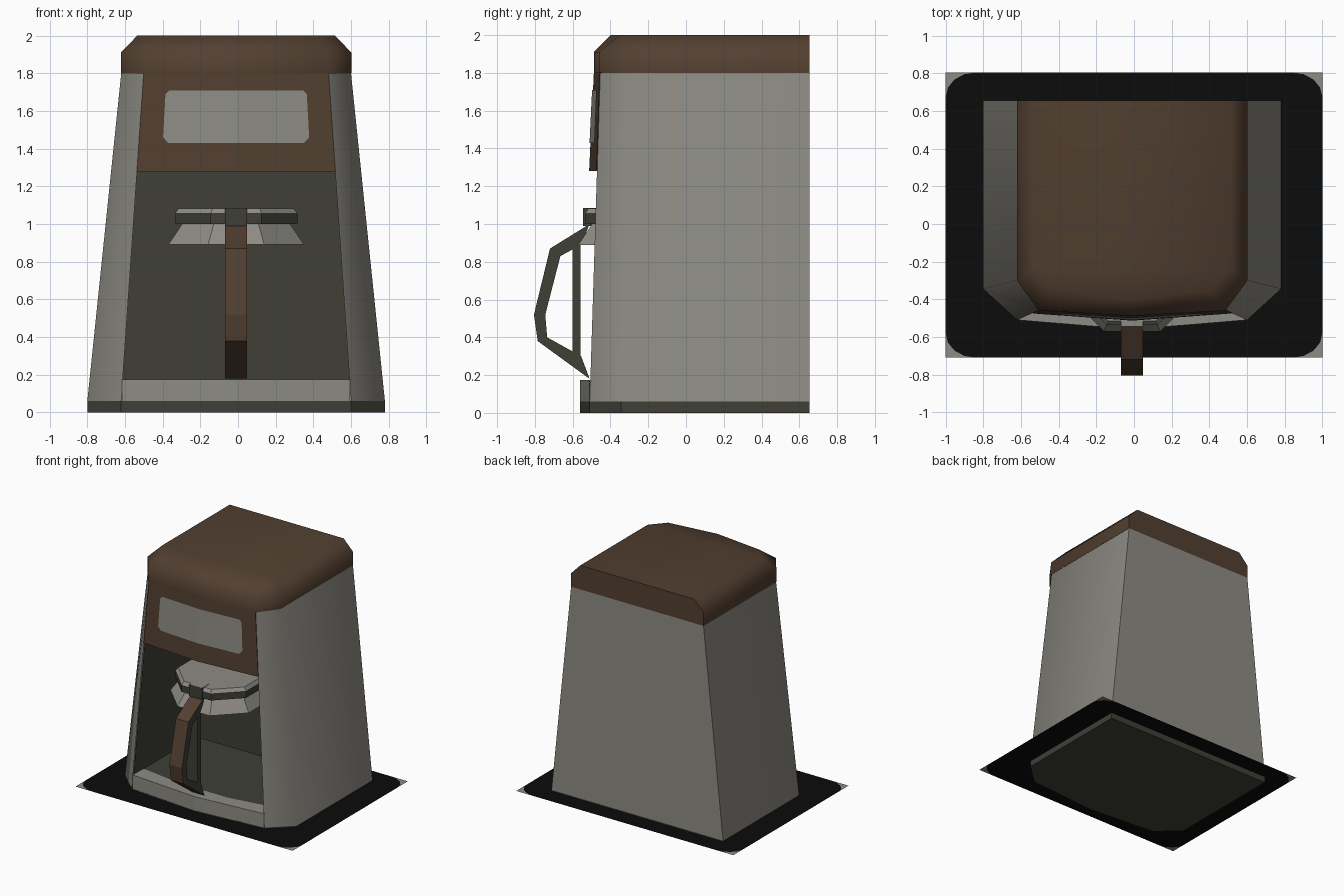
import bpy, bmesh, math

if "Cube" in bpy.data.objects:
    bpy.data.objects.remove(bpy.data.objects["Cube"])

CX = -0.01      # the machine sits slightly left of the mat centre
BACK = 0.655


def material(name, rgb):
    m = bpy.data.materials.new(name)
    m.diffuse_color = (*rgb, 1)
    m.use_nodes = True
    m.node_tree.nodes["Principled BSDF"].inputs["Base Color"].default_value = m.diffuse_color
    return m


LIGHT = material("warm_grey", (0.27, 0.26, 0.23))
BROWN = material("brown", (0.085, 0.050, 0.030))
DARK = material("dark_grey", (0.050, 0.050, 0.039))
BLACK = material("black", (0.0035, 0.0035, 0.0035))


def make(name, verts, faces, mats, dx=CX, rule=None, smooth=False, solid=True):
    me = bpy.data.meshes.new(name)
    me.from_pydata(verts, [], faces)
    bm = bmesh.new()
    bm.from_mesh(me)
    if solid:
        bmesh.ops.recalc_face_normals(bm, faces=bm.faces)
    if rule:
        for f in bm.faces:
            f.normal_update()
            f.material_index = rule(f)
    bm.to_mesh(me)
    bm.free()
    for m in mats:
        me.materials.append(m)
    ob = bpy.data.objects.new(name, me)
    ob.location.x = dx
    bpy.context.collection.objects.link(ob)
    if smooth:
        bpy.ops.object.select_all(action='DESELECT')
        ob.select_set(True)
        bpy.context.view_layer.objects.active = ob
        bpy.ops.object.shade_smooth_by_angle(angle=math.radians(52))
    return ob


def loft(rings, cap_bottom=True, cap_top=True, skip=()):
    """Join equal rings of points, leaving out the sides listed in skip."""
    n = len(rings[0])
    verts = [p for r in rings for p in r]
    faces = [(k * n + i, k * n + (i + 1) % n, (k + 1) * n + (i + 1) % n, (k + 1) * n + i)
             for k in range(len(rings) - 1) for i in range(n) if i not in skip]
    if cap_bottom:
        faces.append(tuple(reversed(range(n))))
    if cap_top:
        faces.append(tuple(range(len(verts) - n, len(verts))))
    return verts, faces


def outline(z, w, ys, wf, yf, yc):
    """Footprint: square back, chamfered front corners, bowed front."""
    return [(-w, BACK, z), (-w, ys, z), (-wf, yf, z), (0, yc, z),
            (wf, yf, z), (w, ys, z), (w, BACK, z)]


def prism(points, z0, z1):
    return loft([[(x, y, z0) for x, y in points], [(x, y, z1) for x, y in points]])


# Mat: black rounded sheet with four grey corner pieces
hx, y0, y1, rx, ry, mz = 1.0, -0.71, 0.805, 0.16, 0.13, 0.05
mat_v, mat_f, rim = [], [], []
for cx, cy, a0 in ((1, y1, 0), (-1, y1, 90), (-1, y0, 180), (1, y0, 270)):
    sy = 1 if cy > 0 else -1
    arc = []
    for i in range(5):
        a = math.radians(a0 + 22.5 * i)
        arc.append(len(mat_v))
        mat_v.append((cx * (hx - rx) + rx * math.cos(a), cy - sy * ry + ry * math.sin(a), mz))
    rim += arc
    mat_v.append((cx * hx, cy, mz))
    mat_f.append(tuple([len(mat_v) - 1] + arc[::-1]))
mat_f.append(tuple(rim))
make("mat", mat_v, mat_f, [BLACK, LIGHT], dx=0, solid=False,
     rule=lambda f: 0 if len(f.verts) > 6 else 1)

# Base plinth and shell
low = (0.79, -0.345, 0.61, -0.51, -0.56)
high = (0.61, -0.30, 0.49, -0.455, -0.485)
make("base", *loft([outline(0, *low), outline(0.06, *low)]), [DARK])
make("shell", *loft([outline(0.06, *low), outline(1.8, *high)], False, False, skip=(2, 3)),
     [LIGHT], smooth=True)

# Top cover
make("top_cover", *loft([outline(1.8, 0.612, -0.30, 0.495, -0.46, -0.488),
                         outline(1.91, 0.612, -0.30, 0.495, -0.46, -0.488),
                         outline(2.0, 0.525, -0.23, 0.42, -0.35, -0.40)]),
     [BROWN], smooth=True)

# Brewing recess: an open-fronted dark box
cav = loft([[(-0.603, -0.5, 0.17), (0.603, -0.5, 0.17), (0.603, 0.33, 0.17), (-0.603, 0.33, 0.17)],
            [(-0.527, -0.46, 1.285), (0.527, -0.46, 1.285), (0.527, 0.33, 1.285), (-0.527, 0.33, 1.285)]],
           skip=(0,))
recess = make("recess", *cav, [DARK], solid=False)
recess.data.flip_normals()

# Front lip below the recess
lip = [(-0.605, -0.51), (0, -0.56), (0.605, -0.51), (0.6, -0.37), (0.22, -0.43),
       (-0.22, -0.43), (-0.6, -0.37)]
make("front_lip", *prism(lip, 0.06, 0.174), [LIGHT])


# Control panel with display plate
def panel_y(x, z):
    t = (z - 1.28) / 0.52
    w = 0.527 - 0.036 * t
    mid, edge = -0.513 + 0.025 * t, -0.475 + 0.018 * t
    return mid + (edge - mid) * min(1, abs(x) / w)


def panel_ring(z, w):
    return [(-w, panel_y(w, z), z), (0, panel_y(0, z), z), (w, panel_y(w, z), z),
            (w, -0.40, z), (-w, -0.40, z)]


make("control_panel", *loft([panel_ring(1.28, 0.527), panel_ring(1.8, 0.491)]), [BROWN])
half = [(0, 1.43), (0.36, 1.43), (0.388, 1.46), (0.375, 1.69), (0.355, 1.71), (0, 1.71)]
disp = [(s * x, panel_y(x, z) - 0.005, z) for s in (1, -1) for x, z in half]
make("display", disp, [tuple(range(6)), tuple(range(11, 5, -1))], [LIGHT], solid=False)


# Carafe lid and collar
def octagon(r, z):
    return [(r * math.cos(math.pi / 8 + i * math.pi / 4),
             -0.21 + r * math.sin(math.pi / 8 + i * math.pi / 4), z) for i in range(8)]


make("carafe_lid", *loft([octagon(0.352, 1.0), octagon(0.352, 1.055), octagon(0.33, 1.083)]),
     [DARK, LIGHT], rule=lambda f: 1 if f.normal.z > 0.3 else 0)
make("carafe_collar", *loft([octagon(0.39, 0.89), octagon(0.31, 1.0)], False, False), [LIGHT])


# Handle: brown outer strip, dark sides and inner face
outer = [(-0.51, 1.0), (-0.72, 0.87), (-0.805, 0.52), (-0.785, 0.38), (-0.51, 0.18)]
inner = [(-0.555, 0.30), (-0.735, 0.40), (-0.745, 0.52), (-0.665, 0.83), (-0.555, 0.89)]
hw = 0.058
ring = [[(s * hw, y, z) for y, z in outer + inner] for s in (-1, 1)]
hv = ring[0] + ring[1]
hf = [(i, (i + 1) % 10, 10 + (i + 1) % 10, 10 + i) for i in range(10)]
for i in range(4):
    for o in (0, 10):
        hf.append((o + i, o + i + 1, o + 8 - i, o + 9 - i))


def handle_rule(f):
    c = f.calc_center_median()
    facing_out = f.normal.y < -0.1 or abs(f.normal.z) > 0.8
    on_outside = c.y < -0.6 and (c.z > 0.9 or c.z < 0.32 or c.y < -0.75)
    return 0 if abs(f.normal.x) < 0.5 and facing_out and on_outside else 1


make("handle", hv, hf, [BROWN, DARK], rule=handle_rule)
make("handle_strap", *prism([(-hw, -0.60), (hw, -0.60), (hw, -0.558), (-hw, -0.558)], 0.28, 0.90), [DARK])
make("handle_clasp", *prism([(-hw, -0.545), (hw, -0.545), (hw, -0.45), (-hw, -0.45)], 0.99, 1.085),
     [DARK, LIGHT], rule=lambda f: 1 if f.normal.z > 0.5 else 0)
